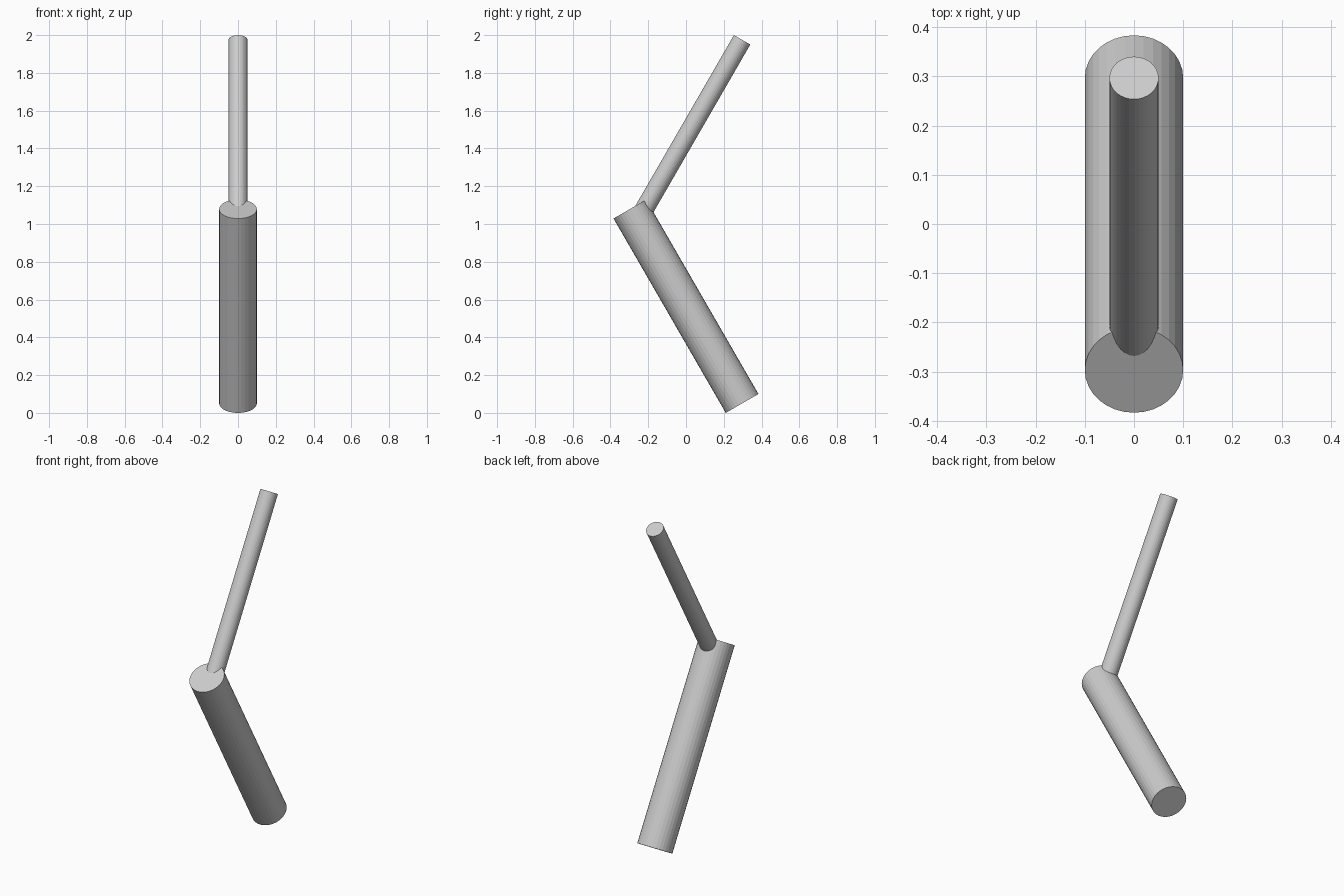
import bpy
from mathutils import Vector

if "Cube" in bpy.data.objects:
    bpy.data.objects.remove(bpy.data.objects["Cube"])


def rod(name, start, end, radius):
    """Flat-faced 32-sided cylinder between two points."""
    a, b = Vector(start), Vector(end)
    axis = b - a
    bpy.ops.mesh.primitive_cylinder_add(
        vertices=32, radius=radius, depth=axis.length, location=(a + b) / 2,
        rotation=Vector((0, 0, 1)).rotation_difference(axis).to_euler())
    obj = bpy.context.object
    obj.name = name
    return obj


# thick lower segment, leaning 30 degrees towards the front
rod("lower_segment", (0, 0.297, 0.05), (0, -0.297, 1.079), 0.1)

# thin upper segment, leaning back, with its foot buried in the lower one
rod("upper_segment", (0, -0.297, 0.946), (0, 0.297, 1.975), 0.05)
